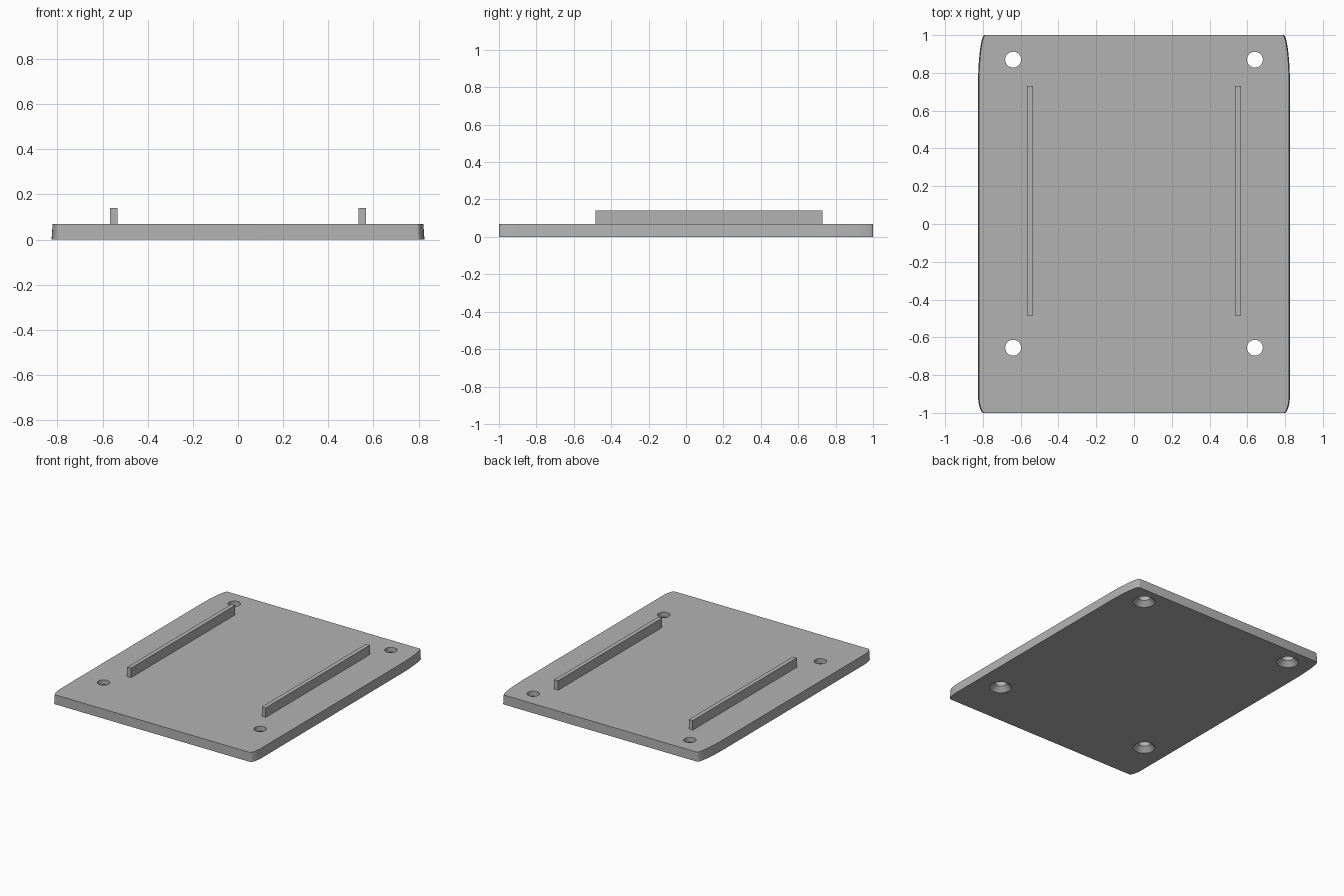
import bpy
import bmesh
from math import cos, sin, pi, radians

if "Cube" in bpy.data.objects:
    bpy.data.objects.remove(bpy.data.objects["Cube"], do_unlink=True)

GREY = (0.45, 0.45, 0.45, 1)
grey = bpy.data.materials.new("plain grey")
grey.use_nodes = True
grey.diffuse_color = GREY
grey.node_tree.nodes["Principled BSDF"].inputs["Base Color"].default_value = GREY

THICK = 0.07


def loft(name, rings):
    """Closed solid through a stack of (outline, z) rings."""
    bm = bmesh.new()
    loops = [[bm.verts.new((x, y, z)) for x, y in pts] for pts, z in rings]
    for low, high in zip(loops, loops[1:]):
        n = len(low)
        for i in range(n):
            j = (i + 1) % n
            bm.faces.new((low[i], low[j], high[j], high[i]))
    bm.faces.new(loops[0][::-1])
    bm.faces.new(loops[-1])
    bmesh.ops.recalc_face_normals(bm, faces=bm.faces)
    mesh = bpy.data.meshes.new(name)
    bm.to_mesh(mesh)
    bm.free()
    mesh.materials.append(grey)
    obj = bpy.data.objects.new(name, mesh)
    bpy.context.collection.objects.link(obj)
    return obj


def plate_outline(half_w, steps=32):
    """Rectangle with long soft back corners and short front corners."""
    back = [(0.035 * cos(t), 0.28 * sin(t))
            for t in (pi / 2 * i / steps for i in range(steps + 1))]
    front = [(0.03 * cos(t), -0.1 * sin(t))
             for t in (pi / 2 * i / steps for i in range(steps, -1, -1))]
    right = [(half_w - 0.03 + x, y - 0.9) for x, y in front]
    right += [(half_w - 0.035 + x, y + 0.72) for x, y in back]
    return right + [(-x, y) for x, y in reversed(right)]


def circle(cx, cy, r, n=40):
    return [(cx + r * cos(2 * pi * i / n), cy + r * sin(2 * pi * i / n))
            for i in range(n)]


# Base plate, sides leaning in slightly towards the top
plate = loft("base_plate", [(plate_outline(0.826), 0),
                            (plate_outline(0.821), THICK)])

# Screw holes, countersunk from below
cutters = []
for x in (-0.64, 0.64):
    for y in (-0.655, 0.87):
        cutter = loft("hole_cutter", [(circle(x, y, 0.085), -0.01),
                                      (circle(x, y, 0.042), 0.035),
                                      (circle(x, y, 0.042), 0.1)])
        cutter.hide_render = True
        cutters.append(cutter)
        mod = plate.modifiers.new("screw hole", "BOOLEAN")
        mod.operation = "DIFFERENCE"
        mod.solver = "EXACT"
        mod.object = cutter

bpy.ops.object.select_all(action="DESELECT")
plate.select_set(True)
bpy.context.view_layer.objects.active = plate
for mod in list(plate.modifiers):
    bpy.ops.object.modifier_apply(modifier=mod.name)
for cutter in cutters:
    bpy.data.objects.remove(cutter, do_unlink=True)
bpy.ops.object.shade_smooth_by_angle(angle=radians(30))

# Two upright rails on the top face
for name, x in (("right_rail", -0.55), ("left_rail", 0.55)):
    w, y0, y1 = 0.016, -0.485, 0.73
    rect = [(x - w, y0), (x + w, y0), (x + w, y1), (x - w, y1)]
    loft(name, [(rect, THICK), (rect, 0.14)])
